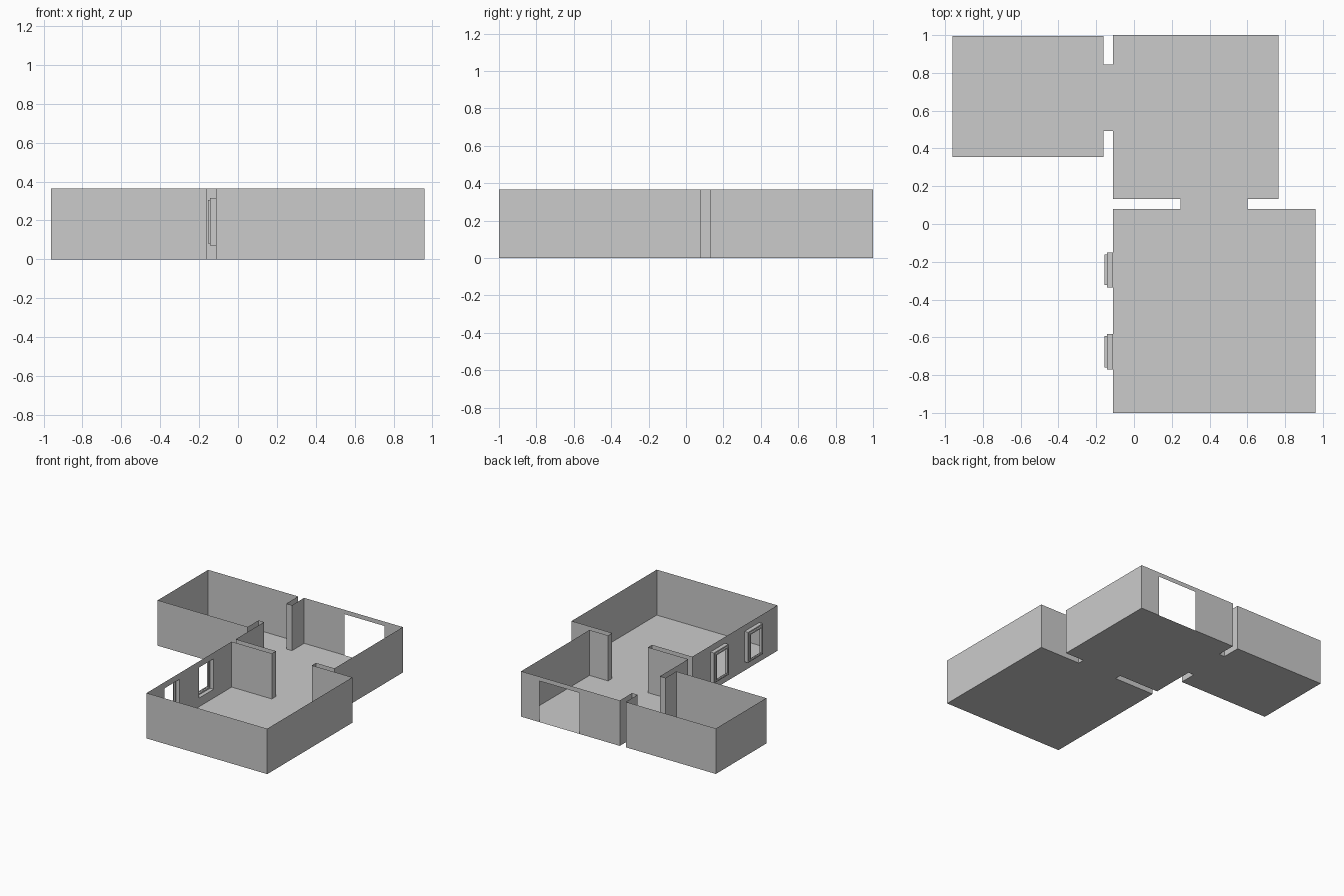
import bpy, bmesh

if "Cube" in bpy.data.objects:
    bpy.data.objects.remove(bpy.data.objects["Cube"])

H = 0.365                      # wall height
DOOR_TOP = 0.33
WIN_Z = (0.07, 0.315)
WINDOWS = [(-0.77, -0.583), (-0.335, -0.15)]


def make(name, quads):
    """Thin-sheet object from a list of quads, shared corners merged."""
    bm = bmesh.new()
    for q in quads:
        bm.faces.new([bm.verts.new(p) for p in q])
    bmesh.ops.remove_doubles(bm, verts=bm.verts, dist=1e-5)
    me = bpy.data.meshes.new(name)
    bm.to_mesh(me)
    bm.free()
    ob = bpy.data.objects.new(name, me)
    bpy.context.collection.objects.link(ob)
    return ob


def wall_quads(a, b, holes=()):
    """Sheet from a to b; holes are (t0, t1, z0, z1) with t as fraction along."""
    ts = sorted({0, 1, *(t for h in holes for t in h[:2])})
    zs = sorted({0, H, *(z for h in holes for z in h[2:])})
    at = lambda t, z: (a[0] + (b[0] - a[0]) * t, a[1] + (b[1] - a[1]) * t, z)
    quads = []
    for t0, t1 in zip(ts, ts[1:]):
        for z0, z1 in zip(zs, zs[1:]):
            tm, zm = (t0 + t1) / 2, (z0 + z1) / 2
            if any(h[0] < tm < h[1] and h[2] < zm < h[3] for h in holes):
                continue
            quads.append([at(t0, z0), at(t1, z0), at(t1, z1), at(t0, z1)])
    return quads


# Floor plan, counter-clockwise: big room, passage, middle room, passage, side room
plan = [(-0.112, -1), (0.96, -1), (0.96, 0.08), (0.6, 0.08), (0.6, 0.132),
        (0.765, 0.132), (0.765, 1), (-0.112, 1), (-0.112, 0.845), (-0.162, 0.845),
        (-0.162, 0.995), (-0.962, 0.995), (-0.962, 0.355), (-0.162, 0.355),
        (-0.162, 0.492), (-0.112, 0.492), (-0.112, 0.132), (0.245, 0.132),
        (0.245, 0.08), (-0.112, 0.08)]

# Floor
bm = bmesh.new()
bm.faces.new([bm.verts.new((x, y, 0)) for x, y in plan])
me = bpy.data.meshes.new("floor")
bm.to_mesh(me)
bm.free()
bpy.context.collection.objects.link(bpy.data.objects.new("floor", me))

# Walls, with the back doorway and the side windows cut out
walls = []
for i, a in enumerate(plan):
    b = plan[(i + 1) % len(plan)]
    holes = []
    if i == 6:
        f = lambda x: (x - a[0]) / (b[0] - a[0])
        holes = [(f(0.6), f(0.245), 0, DOOR_TOP)]
    elif i == len(plan) - 1:
        f = lambda y: (y - a[1]) / (b[1] - a[1])
        holes = [(f(y1), f(y0), *WIN_Z) for y0, y1 in WINDOWS]
    walls += wall_quads(a, b, holes)
make("walls", walls)

# Window frames: stepped profile of (x, inset) swept round the opening
profile = [(-0.112, 0), (-0.143, 0), (-0.143, 0.011), (-0.155, 0.011),
           (-0.155, 0.022), (-0.143, 0.022)]
for n, (y0, y1) in enumerate(WINDOWS, 1):
    rings = [[(x, y0 + d, WIN_Z[0] + d), (x, y1 - d, WIN_Z[0] + d),
              (x, y1 - d, WIN_Z[1] - d), (x, y0 + d, WIN_Z[1] - d)] for x, d in profile]
    make(f"window_frame_{n}", [[r[k], r[(k + 1) % 4], s[(k + 1) % 4], s[k]]
                               for r, s in zip(rings, rings[1:]) for k in range(4)])
